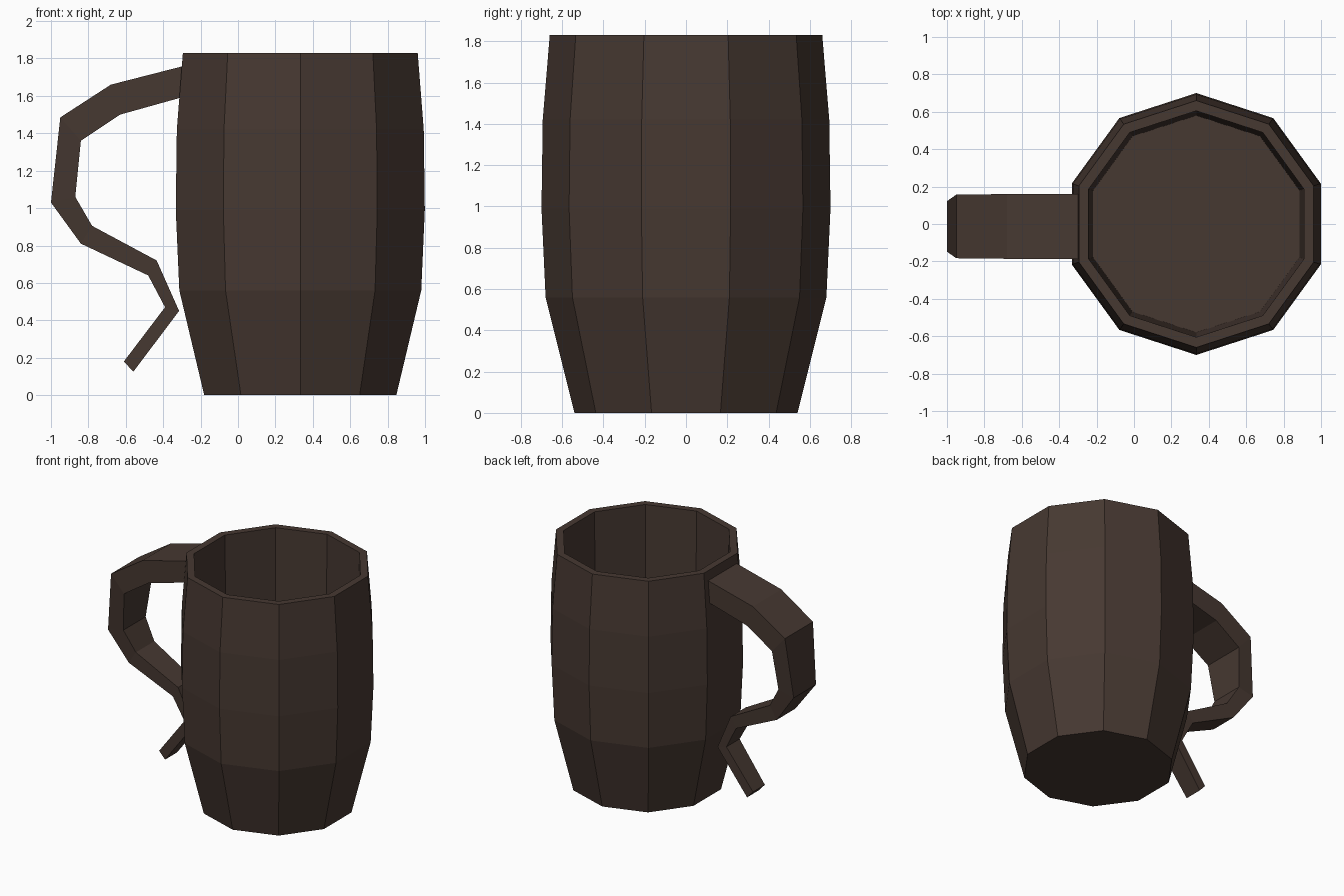
import bpy, bmesh, math

cube = bpy.data.objects.get("Cube")
if cube:
    bpy.data.objects.remove(cube, do_unlink=True)

wood = bpy.data.materials.new("dark brown wood")
wood.use_nodes = True
brown = (0.062, 0.040, 0.031, 1)
wood.diffuse_color = brown
wood.node_tree.nodes["Principled BSDF"].inputs["Base Color"].default_value = brown


def loft(name, rings):
    """Skin a list of point rings with flat faces and cap both ends."""
    bm = bmesh.new()
    loops = [[bm.verts.new(p) for p in ring] for ring in rings]
    n = len(loops[0])
    for a, b in zip(loops, loops[1:]):
        for i in range(n):
            j = (i + 1) % n
            bm.faces.new((a[i], a[j], b[j], b[i]))
    bm.faces.new(loops[0])
    bm.faces.new(loops[-1])
    bmesh.ops.recalc_face_normals(bm, faces=bm.faces)
    mesh = bpy.data.meshes.new(name)
    bm.to_mesh(mesh)
    bm.free()
    mesh.materials.append(wood)
    obj = bpy.data.objects.new(name, mesh)
    bpy.context.collection.objects.link(obj)
    return obj


# Ten-sided barrel body: outer wall upward, over the rim, down to the inner floor
SIDES, CENTRE = 10, 0.333
profile = [(0.54, 0), (0.68, 0.56), (0.70, 0.99), (0.694, 1.42), (0.66, 1.83),
           (0.605, 1.83), (0.58, 0.28)]


def decagon(r, z):
    angles = [math.pi / 2 + math.tau * i / SIDES for i in range(SIDES)]
    return [(CENTRE + r * math.cos(a), r * math.sin(a), z) for a in angles]


loft("mug_body", [decagon(r, z) for r, z in profile])

# Tapering handle: outer x, z, inner x, z and half width of each section
sections = [
    (-0.27, 1.765, -0.29, 1.595, 0.173),
    (-0.68, 1.66, -0.63, 1.50, 0.173),
    (-0.95, 1.485, -0.84, 1.36, 0.17),
    (-1.00, 1.03, -0.87, 1.06, 0.135),
    (-0.84, 0.81, -0.78, 0.905, 0.112),
    (-0.48, 0.64, -0.435, 0.72, 0.092),
    (-0.39, 0.47, -0.315, 0.45, 0.08),
    (-0.61, 0.18, -0.56, 0.125, 0.072),
]
MID = -0.013
loft("handle", [[(ox, MID - w, oz), (ox, MID + w, oz), (ix, MID + w, iz), (ix, MID - w, iz)]
                for ox, oz, ix, iz, w in sections])
